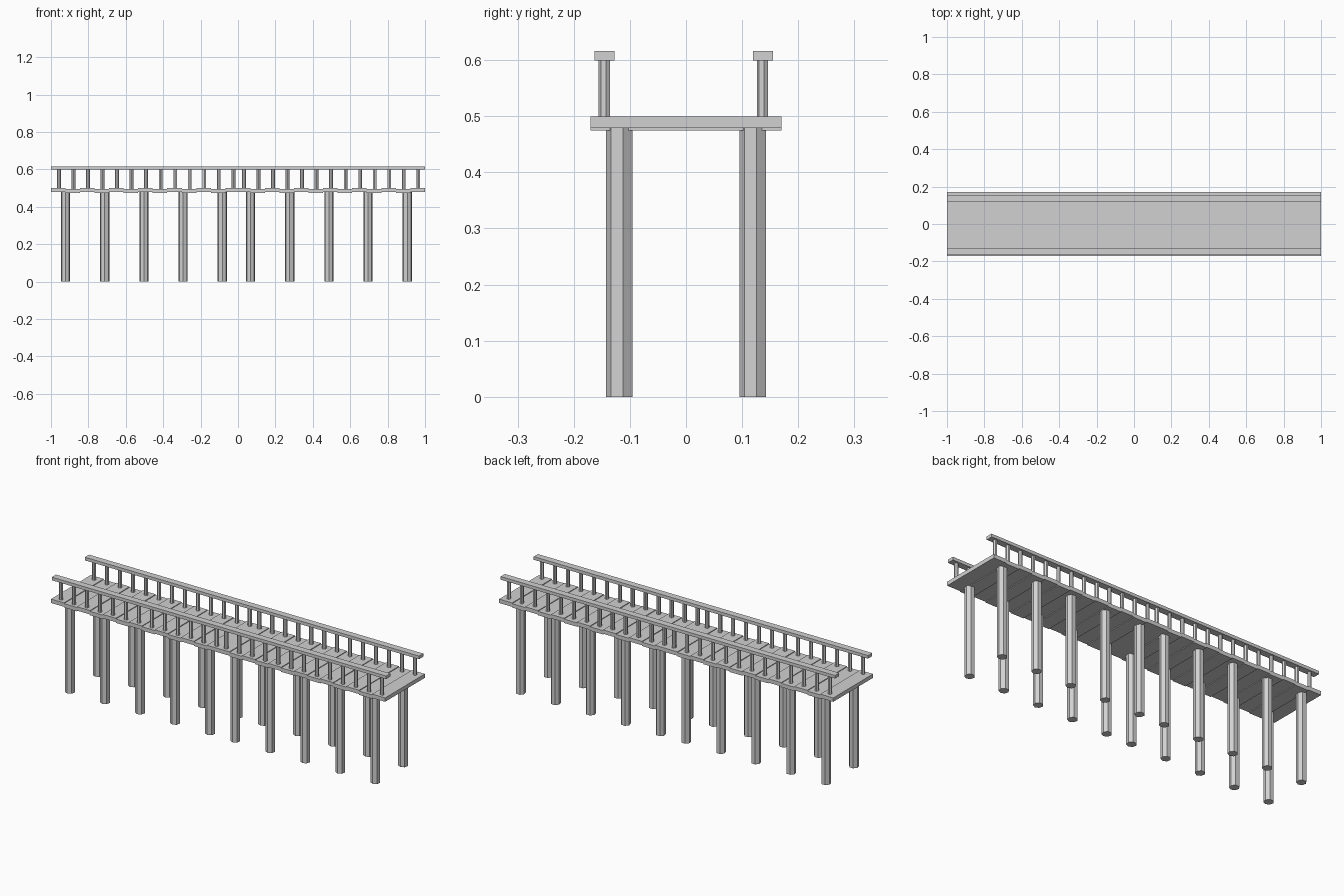
import bpy
import math

cube = bpy.data.objects.get("Cube")
if cube:
    bpy.data.objects.remove(cube, do_unlink=True)

# One plain grey for the whole pier
GREY = (0.64, 0.64, 0.64, 1)
grey = bpy.data.materials.new("plain grey")
grey.use_nodes = True
grey.diffuse_color = GREY
for node in grey.node_tree.nodes:
    if node.type == 'BSDF_PRINCIPLED':
        node.inputs["Base Color"].default_value = GREY


def prism(name, outline, z0, z1):
    """Extrude a counter-clockwise outline from z0 to z1."""
    n = len(outline)
    verts = [(x, y, z) for z in (z0, z1) for x, y in outline]
    faces = [tuple(reversed(range(n))), tuple(range(n, 2 * n))]
    faces += [(i, (i + 1) % n, (i + 1) % n + n, i + n) for i in range(n)]
    mesh = bpy.data.meshes.new(name)
    mesh.from_pydata(verts, [], faces)
    mesh.materials.append(grey)
    obj = bpy.data.objects.new(name, mesh)
    bpy.context.collection.objects.link(obj)
    return obj


def box(name, x0, x1, y0, y1, z0, z1):
    return prism(name, [(x0, y0), (x1, y0), (x1, y1), (x0, y1)], z0, z1)


def pole(name, x, y, radius, z0, z1, sides=7):
    angles = [-math.pi / 2 + math.tau * i / sides for i in range(sides)]
    ring = [(x + radius * math.cos(a), y + radius * math.sin(a)) for a in angles]
    return prism(name, ring, z0, z1)


PLANKS = 13          # planks per half
PITCH = 0.0777       # plank width
HALF_OFFSET = 0.989  # distance between the two identical halves
DECK_TOP = 0.5
THICK = 0.021
RAILS = {"front": -0.145, "back": 0.137}
PILES = {"front": -0.118, "back": 0.12}

for half, start in (("right", -1.0), ("left", -1.0 + HALF_OFFSET)):
    # Deck planks alternate slightly in height, each carrying two posts
    for i in range(PLANKS):
        x = start + i * PITCH
        top = DECK_TOP - 0.004 * (i % 2)
        box(f"{half}_plank_{i}", x, x + PITCH, -0.17, 0.17, top - THICK, top)
        for side, y in RAILS.items():
            pole(f"{half}_{side}_post_{i}", x + PITCH * 0.55, y, 0.0105,
                 DECK_TOP - 0.01, 0.602)
    # Supporting piles
    for i in range(5):
        for side, y in PILES.items():
            pole(f"{half}_{side}_pile_{i}", start + 0.078 + i * 0.2095, y,
                 0.025, 0, 0.479)

# Handrails
for side, y in RAILS.items():
    box(f"{side}_handrail", -1, 1, y - 0.018, y + 0.018, 0.599, 0.616)
